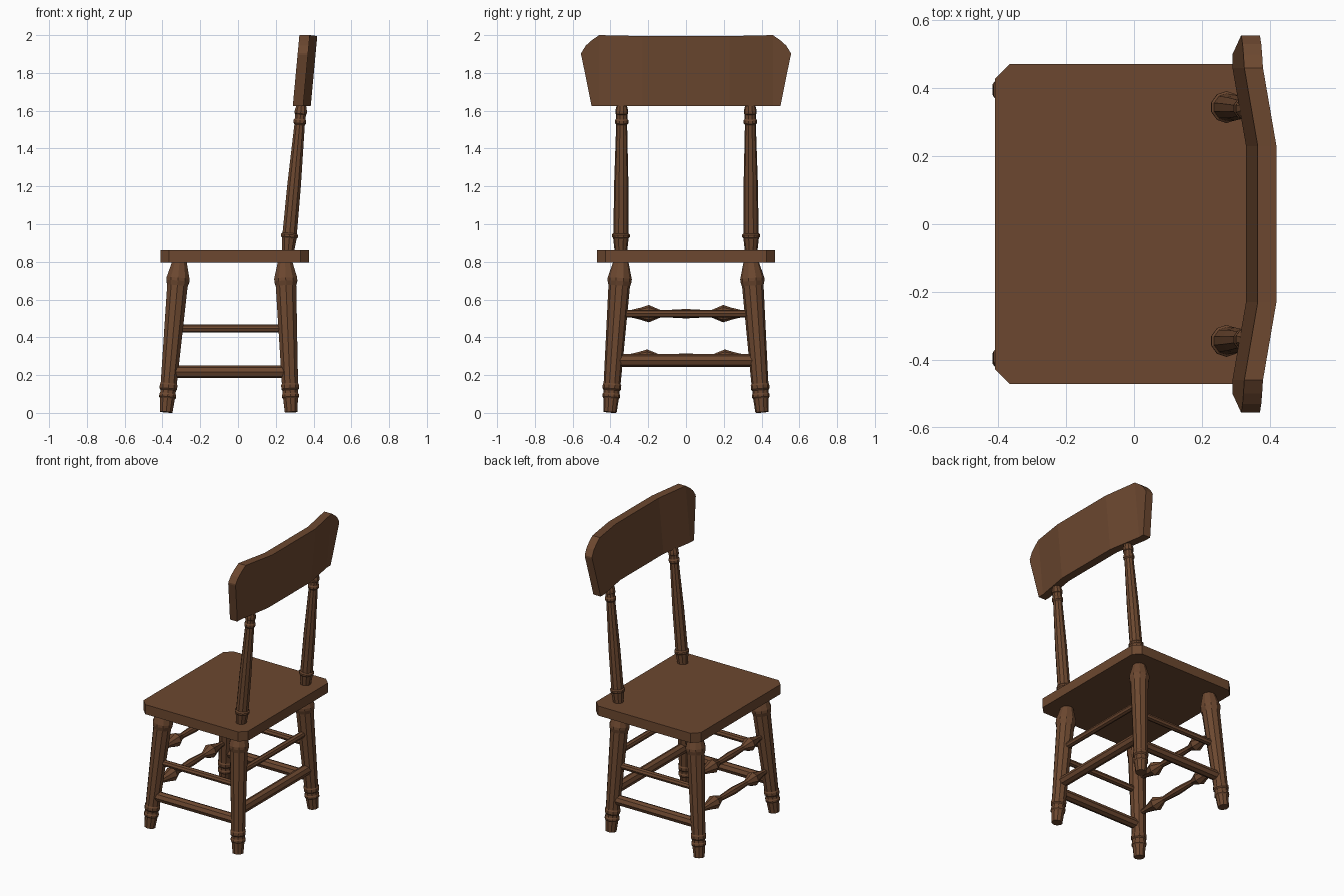
import bpy, bmesh, math
from mathutils import Vector

if "Cube" in bpy.data.objects:
    bpy.data.objects.remove(bpy.data.objects["Cube"])

wood = bpy.data.materials.new("brown_wood")
wood.diffuse_color = (0.15, 0.064, 0.029, 1)
wood.use_nodes = True
wood.node_tree.nodes["Principled BSDF"].inputs["Base Color"].default_value = wood.diffuse_color


def finish(name, bm):
    bmesh.ops.recalc_face_normals(bm, faces=bm.faces[:])
    mesh = bpy.data.meshes.new(name)
    bm.to_mesh(mesh)
    bm.free()
    mesh.materials.append(wood)
    obj = bpy.data.objects.new(name, mesh)
    bpy.context.collection.objects.link(obj)
    return obj


def turned(name, a, b, profile, sides=10):
    """Lathe-turned rod from a to b; profile is (fraction, radius) pairs."""
    a, b = Vector(a), Vector(b)
    axis = (b - a).normalized()
    ref = Vector((0, 1, 0)) if abs(axis.z) > 0.5 else Vector((0, 0, 1))
    u = (ref - axis * ref.dot(axis)).normalized()
    v = axis.cross(u)
    bm = bmesh.new()
    rings = []
    for t, r in profile:
        c = a.lerp(b, t)
        angles = [math.tau * i / sides for i in range(sides)]
        rings.append([bm.verts.new(c + r * (u * math.cos(w) + v * math.sin(w))) for w in angles])
    for lo, hi in zip(rings, rings[1:]):
        for i in range(sides):
            j = (i + 1) % sides
            bm.faces.new((lo[i], lo[j], hi[j], hi[i]))
    bm.faces.new(rings[0][::-1])
    bm.faces.new(rings[-1])
    return finish(name, bm)


# Seat: slab with clipped corners
x0, x1, y1, c = -0.41, 0.375, 0.472, 0.045
outline = [(x0 + c, -y1), (x1 - c, -y1), (x1, c - y1), (x1, y1 - c),
           (x1 - c, y1), (x0 + c, y1), (x0, y1 - c), (x0, c - y1)]
bm = bmesh.new()
face = bm.faces.new([bm.verts.new((x, y, 0.797)) for x, y in outline])
ext = bmesh.ops.extrude_face_region(bm, geom=[face])
bmesh.ops.translate(bm, vec=(0, 0, 0.065), verts=[g for g in ext["geom"] if isinstance(g, bmesh.types.BMVert)])
finish("seat", bm)

# Backrest: columns of (y, bottom z, top z), bent in plan and leaning back
half = [(0.23, 1.625, 1.995), (0.46, 1.625, 2.0), (0.50, 1.625, 1.972),
        (0.53, 1.775, 1.945), (0.555, 1.895, 1.905)]
columns = [(-y, lo, hi) for y, lo, hi in reversed(half)] + half
bm = bmesh.new()
rows = []
for y, lo, hi in columns:
    bend = 0.04 * min(1, max(0, (0.46 - abs(y)) / 0.23))
    corners = [(0, lo), (0.055, lo), (0.055, hi), (0, hi)]
    rows.append([bm.verts.new((0.29 + bend + d + 0.035 * (z - 1.625) / 0.375, y, z)) for d, z in corners])
for p, q in zip(rows, rows[1:]):
    for i in range(4):
        j = (i + 1) % 4
        bm.faces.new((p[i], p[j], q[j], q[i]))
bm.faces.new(rows[0])
bm.faces.new(rows[-1][::-1])
finish("backrest", bm)

# Turning profiles
leg = [(0, 0.035), (0.09, 0.041), (0.10, 0.047), (0.115, 0.047), (0.125, 0.043),
       (0.145, 0.043), (0.155, 0.049), (0.18, 0.049), (0.19, 0.045),
       (0.84, 0.057), (0.87, 0.064), (0.89, 0.064), (1, 0.040)]
post = [(0, 0.033), (0.09, 0.041), (0.10, 0.047), (0.115, 0.047), (0.125, 0.040),
        (0.45, 0.038), (0.86, 0.029), (0.87, 0.035), (0.89, 0.035), (0.90, 0.030),
        (0.93, 0.030), (0.935, 0.034), (0.955, 0.034), (1, 0.025)]
spindle = [(0, 0.016), (0.09, 0.018), (0.17, 0.032), (0.23, 0.046), (0.32, 0.018), (0.5, 0.025)]
spindle += [(1 - t, r) for t, r in spindle[-2::-1]]


def front_x(z):
    return -0.38 + 0.088 * z


def back_x(z):
    return 0.281 - 0.04 * z


def leg_y(z):
    return 0.402 - 0.072 * z


# Legs, back posts and side stretchers, mirrored left and right
for s, side in ((-1, "right"), (1, "left")):
    for part, fx in (("front", front_x), ("back", back_x)):
        turned(f"{part}_leg_{side}", (fx(0), s * leg_y(0), 0.004), (fx(0.8), s * leg_y(0.8), 0.8), leg)
    turned(f"back_post_{side}", (0.265, s * 0.345, 0.855), (0.336, s * 0.34, 1.635), post)
    for z, r, level in ((0.217, 0.033, "lower"), (0.446, 0.021, "upper")):
        turned(f"{level}_side_stretcher_{side}", (front_x(z), s * leg_y(z), z),
               (back_x(z), s * leg_y(z), z), [(0, r), (1, r)], 8)

# Back stretchers (plain) and front stretchers (turned)
for zb, r, zf, level in ((0.278, 0.034, 0.29, "lower"), (0.525, 0.021, 0.525, "upper")):
    turned(f"{level}_back_stretcher", (back_x(zb), -leg_y(zb), zb), (back_x(zb), leg_y(zb), zb), [(0, r), (1, r)], 8)
    turned(f"{level}_front_stretcher", (front_x(zf), -leg_y(zf), zf), (front_x(zf), leg_y(zf), zf), spindle, 8)
